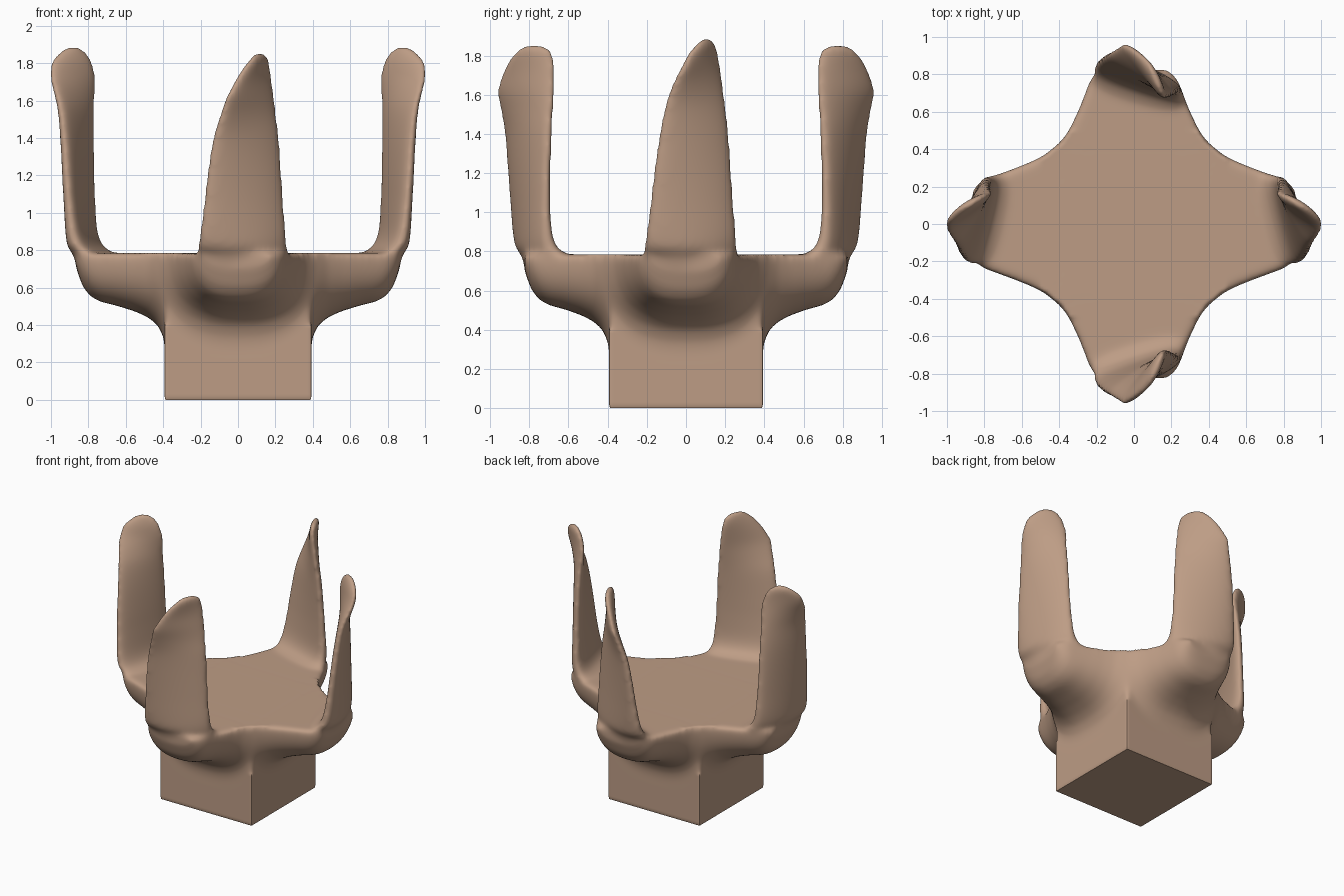
import bpy, bmesh, math
from mathutils import Vector

if "Cube" in bpy.data.objects:
    bpy.data.objects.remove(bpy.data.objects["Cube"])

TOP = 0.785
bm = bmesh.new()


def loft(rings, place):
    """Skin a list of point rings into a closed solid, after mapping each point."""
    loops = [[bm.verts.new(place(*p)) for p in r] for r in rings]
    n = len(loops[0])
    faces = [bm.faces.new((a[i], a[(i + 1) % n], b[(i + 1) % n], b[i]))
             for a, b in zip(loops, loops[1:]) for i in range(n)]
    faces += [bm.faces.new(loops[0]), bm.faces.new(loops[-1])]
    bmesh.ops.recalc_face_normals(bm, faces=faces)


def bracket_ring(x, half, low):
    """Half-round section with a flat top."""
    pts = []
    for i in range(21):
        a = math.pi * i / 20
        c, s = math.cos(a), math.sin(a)
        pts.append((x, math.copysign(abs(c) ** 0.8, c) * half, TOP - (TOP - low) * s ** 0.8))
    return pts


def finger_ring(z, ax, ay, bx, by, bulge, thick):
    """Curved blade section running from its inner edge a to its outer edge b."""
    a, b = Vector((ax, ay)), Vector((bx, by))
    d = b - a
    out = Vector((-d.y, d.x)).normalized()
    pts = []
    for i in range(28):
        th = 2 * math.pi * i / 28
        t, s = (1 - math.cos(th)) / 2, math.sin(th)
        p = a + d * t + out * (bulge * 4 * t * (1 - t) + math.copysign(abs(s) ** 0.8, s) * thick / 2)
        pts.append((p.x, p.y, z))
    return pts


def refine(stations, n=4):
    """Catmull-Rom interpolation between stations for smooth blades."""
    out = []
    for i in range(len(stations) - 1):
        p = [stations[min(max(i + k, 0), len(stations) - 1)] for k in (-1, 0, 1, 2)]
        for j in range(n):
            t = j / n
            out.append([.5 * (2 * b + (c - a) * t + (2 * a - 5 * b + 4 * c - d) * t * t
                              + (3 * b - a - 3 * c + d) * t ** 3) for a, b, c, d in zip(*p)])
    return out + [list(stations[-1])]


# distance out, half width, underside height
bracket = [(.25, .40, .20), (.385, .43, .25), (.40, .43, .34), (.43, .41, .40), (.48, .37, .44),
           (.55, .335, .472), (.65, .295, .503), (.74, .262, .525), (.79, .245, .553),
           (.83, .222, .605), (.865, .185, .70)]
# height, inner edge xy, outer edge xy, bulge, thickness
side_finger = [(.60, .72, .18, .76, -.15, .03, .08), (.68, .72, .235, .80, -.19, .03, .12),
               (.77, .70, .262, .81, -.215, .02, .19), (.82, .745, .262, .865, -.215, .02, .145),
               (.90, .77, .257, .892, -.205, .015, .115), (1.05, .777, .245, .91, -.185, .012, .10),
               (1.2, .779, .235, .923, -.168, .01, .094), (1.4, .778, .22, .938, -.138, .01, .088),
               (1.55, .773, .202, .957, -.108, .01, .08), (1.65, .766, .187, .985, -.072, .01, .073),
               (1.74, .763, .172, 1.01, -.025, .005, .065), (1.81, .78, .16, .998, .015, .0, .06),
               (1.86, .81, .147, .96, .055, 0, .05), (1.89, .85, .12, .91, .085, 0, .025)]
end_finger = [(.58, .66, .18, .72, -.15, .03, .08), (.66, .66, .235, .76, -.19, .03, .12),
              (.77, .64, .262, .775, -.215, .02, .19), (.82, .68, .262, .83, -.215, .02, .145),
              (.90, .70, .257, .86, -.205, .015, .115), (1.05, .703, .245, .88, -.185, .012, .10),
              (1.2, .70, .235, .896, -.168, .01, .094), (1.4, .69, .22, .917, -.135, .008, .088),
              (1.52, .68, .203, .943, -.098, .005, .08), (1.62, .672, .19, .962, -.06, .003, .073),
              (1.71, .668, .177, .94, -.012, .0, .065), (1.78, .672, .165, .905, .035, 0, .06),
              (1.83, .69, .155, .865, .075, 0, .05), (1.86, .74, .135, .81, .1, 0, .025)]


def side(sign):
    return lambda x, y, z: (sign * x, y, z)


def end(sign):
    return lambda x, y, z: (y, sign * x, z)


# square base block
box = bmesh.ops.create_cube(bm, size=1)["verts"]
for v in box:
    v.co = Vector((v.co.x * .785, v.co.y * .785, (v.co.z + .5) * TOP))

# four brackets with twisted fingers; the front and back ones reach less far
short = [(x - .04 * min(max((x - .4) / .3, 0), 1), h, z) for x, h, z in bracket]
for axis, arm, blade in ((side, bracket, side_finger), (end, short, end_finger)):
    for sign in (1, -1):
        loft([bracket_ring(*s) for s in arm], axis(sign))
        loft([finger_ring(*s) for s in refine(blade)], axis(sign))

mesh = bpy.data.meshes.new("finger_holder")
bm.to_mesh(mesh)
bm.free()
holder = bpy.data.objects.new("finger_holder", mesh)
bpy.context.collection.objects.link(holder)

# fuse the parts into one skin
rm = holder.modifiers.new("fuse", 'REMESH')
rm.mode = 'VOXEL'
rm.voxel_size = 0.0125
fused = bpy.data.meshes.new_from_object(
    holder.evaluated_get(bpy.context.evaluated_depsgraph_get()))
holder.modifiers.clear()
holder.data = fused

# soften the joins, keep the block corners and the floor crisp
bm = bmesh.new()
bm.from_mesh(fused)


def is_soft(p):
    x, y = abs(p.x), abs(p.y)
    floor = abs(p.z - TOP) < .004 and max(x, y) < .5
    corner = min(x, y) > .36 and p.z < .4
    return p.z > .22 and not floor and not corner


soft = [v for v in bm.verts if is_soft(v.co)]
for _ in range(16):
    bmesh.ops.smooth_vert(bm, verts=soft, factor=.5, use_axis_x=True, use_axis_y=True, use_axis_z=True)
bm.to_mesh(fused)
bm.free()

clay = bpy.data.materials.new("clay_brown")
clay.diffuse_color = (.51, .335, .235, 1)
clay.use_nodes = True
clay.node_tree.nodes["Principled BSDF"].inputs["Base Color"].default_value = clay.diffuse_color
fused.materials.clear()
fused.materials.append(clay)
bpy.context.view_layer.objects.active = holder
holder.select_set(True)
bpy.ops.object.shade_smooth_by_angle(angle=math.radians(40))
